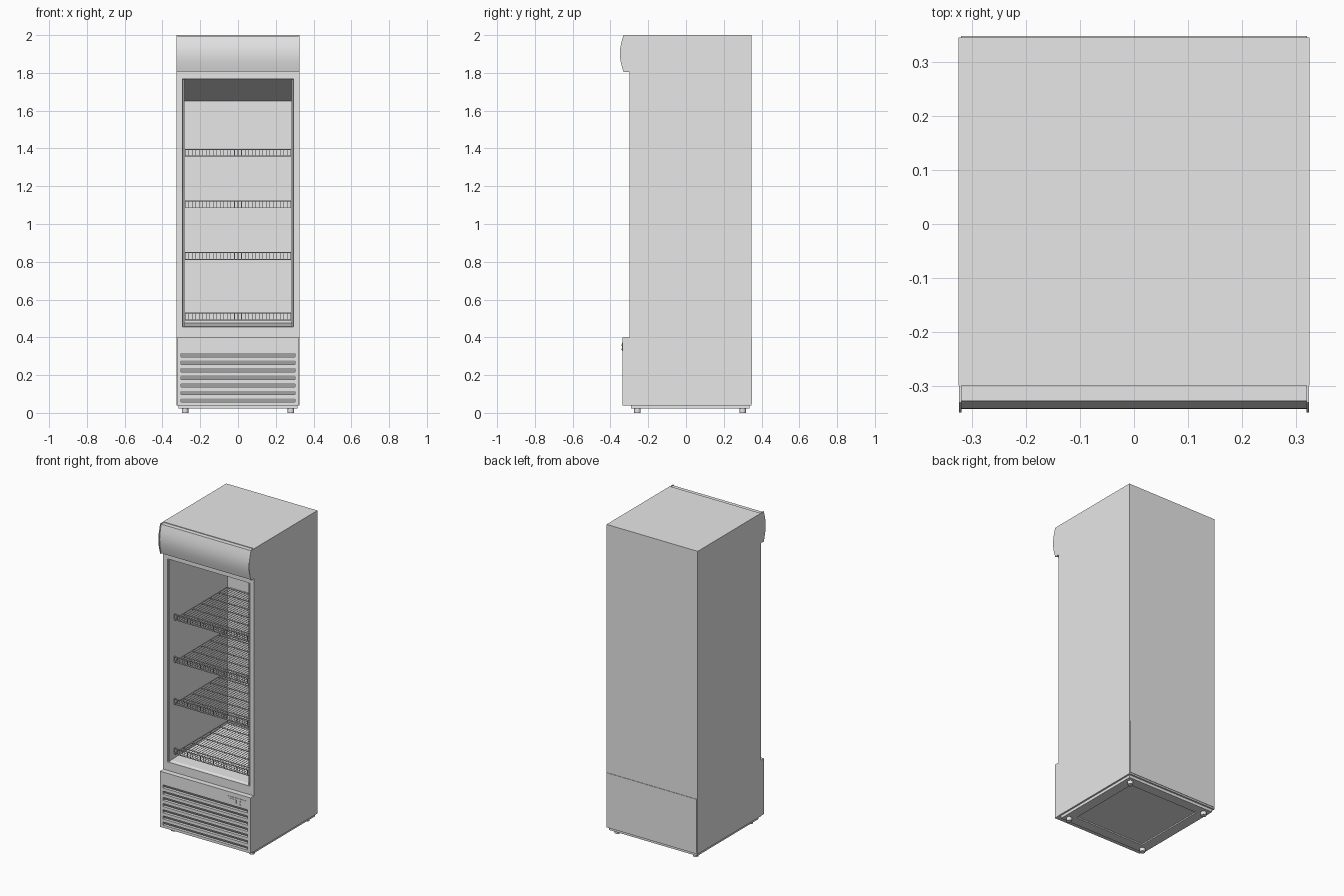
import bpy, bmesh, math
from mathutils import Vector

if "Cube" in bpy.data.objects:
    bpy.data.objects.remove(bpy.data.objects["Cube"])

grey = bpy.data.materials.new("light grey metal")
grey.use_nodes = True
grey.diffuse_color = (0.8, 0.8, 0.8, 1)
grey.node_tree.nodes["Principled BSDF"].inputs["Base Color"].default_value = (0.8, 0.8, 0.8, 1)


def finish(bm, name, smooth=False):
    bmesh.ops.recalc_face_normals(bm, faces=bm.faces)
    me = bpy.data.meshes.new(name)
    bm.to_mesh(me)
    bm.free()
    me.materials.append(grey)
    ob = bpy.data.objects.new(name, me)
    bpy.context.collection.objects.link(ob)
    if smooth:
        bpy.ops.object.select_all(action='DESELECT')
        ob.select_set(True)
        bpy.context.view_layer.objects.active = ob
        bpy.ops.object.shade_smooth_by_angle(angle=math.radians(30))
    return ob


def add_box(bm, x, y, z):
    vs = bmesh.ops.create_cube(bm, size=1)["verts"]
    for v in vs:
        v.co = [a + (b - a) * (c + 0.5) for (a, b), c in zip((x, y, z), v.co)]


def box(name, x, y, z):
    bm = bmesh.new()
    add_box(bm, x, y, z)
    return finish(bm, name)


def add_rod(bm, a, b, r, sides=6):
    a, b = Vector(a), Vector(b)
    d = b - a
    vs = bmesh.ops.create_cone(bm, cap_ends=True, segments=sides, radius1=r,
                               radius2=r, depth=d.length)["verts"]
    rot = Vector((0, 0, 1)).rotation_difference(d)
    for v in vs:
        v.co = rot @ v.co + (a + b) / 2


def extrude_x(name, profile, x0, x1, smooth=False):
    """Extrude a (y, z) outline along x."""
    bm = bmesh.new()
    face = bm.faces.new([bm.verts.new((x0, y, z)) for y, z in profile])
    new = bmesh.ops.extrude_face_region(bm, geom=[face])["geom"]
    bmesh.ops.translate(bm, vec=(x1 - x0, 0, 0),
                        verts=[g for g in new if isinstance(g, bmesh.types.BMVert)])
    return finish(bm, name, smooth)


# Cabinet: nested rectangles (half width, low z, high z, y) from back to inner wall
def cabinet(loops):
    bm = bmesh.new()
    rings = [[bm.verts.new(p) for p in
              ((-w, y, lo), (w, y, lo), (w, y, hi), (-w, y, hi))]
             for w, lo, hi, y in loops]
    for a, b in zip(rings, rings[1:]):
        for i in range(4):
            j = (i + 1) % 4
            bm.faces.new((a[i], a[j], b[j], b[i]))
    bm.faces.new(rings[0])
    bm.faces.new(rings[-1])
    return finish(bm, "cabinet")


cabinet([(0.326, 0.04, 2.0, 0.346), (0.326, 0.04, 2.0, -0.30),
         (0.295, 0.455, 1.768, -0.30), (0.292, 0.457, 1.765, -0.285),
         (0.285, 0.46, 1.762, -0.28), (0.285, 0.475, 1.65, 0.30)])

# Raised gasket strips around the door opening
bm = bmesh.new()
for s in (-1, 1):
    add_box(bm, sorted((s * 0.284, s * 0.291)), (-0.297, -0.27), (0.457, 1.765))
finish(bm, "door_gasket")


# Canopy with bowed front and end caps
def bowed(front, bulge, low, high, n=14):
    arc = [(front - bulge * math.sin(math.pi * i / n), high + (low - high) * i / n)
           for i in range(n + 1)]
    return [(-0.299, high)] + arc + [(-0.299, low)]


extrude_x("canopy_front", bowed(-0.328, 0.015, 1.808, 1.996), -0.32, 0.32, True)
for s, side in ((1, "left"), (-1, "right")):
    extrude_x(f"canopy_cap_{side}", bowed(-0.331, 0.019, 1.805, 2.0),
              s * 0.32, s * 0.325, True)

# Lower front panel with louvres
FRONT, BACK = -0.335, -0.299
profile = [(BACK, 0.40), (FRONT, 0.40)]
for i in range(7):
    z = 0.317 - i * 0.04
    profile += [(FRONT, z), (FRONT + 0.006, z), (FRONT + 0.018, z - 0.02), (FRONT, z - 0.02)]
profile += [(FRONT, 0.04), (BACK, 0.04)]
extrude_x("louvre_panel", profile, -0.303, 0.303)
for s, side in ((1, "left"), (-1, "right")):
    box(f"panel_stile_{side}", sorted((s * 0.303, s * 0.324)), (FRONT, BACK), (0.04, 0.40))

# Control plate with display and buttons
box("control_plate", (0.16, 0.297), (FRONT - 0.003, FRONT), (0.327, 0.373))
box("control_display", (0.175, 0.225), (FRONT - 0.005, FRONT), (0.338, 0.362))
bm = bmesh.new()
for z in (0.337, 0.358):
    add_rod(bm, (0.25, FRONT, z), (0.25, FRONT - 0.006, z), 0.005, 12)
finish(bm, "control_buttons")

# Rear service panel
box("rear_panel", (-0.321, 0.321), (0.345, 0.349), (0.05, 0.395))

# Wire shelves: one mesh shared by four objects
bm = bmesh.new()
Y0, Y1, W, LIP = -0.25, 0.295, 0.28, 0.033
for i in range(31):
    x = -W + 2 * W * i / 30
    add_rod(bm, (x, Y0, 0), (x, Y1, 0), 0.0018)
    add_rod(bm, (x, Y0, 0), (x, Y0, LIP), 0.0018)
for i in range(7):
    y = Y0 + (Y1 - Y0) * i / 6
    add_rod(bm, (-W, y, -0.002), (W, y, -0.002), 0.003)
add_rod(bm, (-W, Y0, LIP), (W, Y0, LIP), 0.003)
shelf = finish(bm, "shelf_1")
heights = (0.495, 0.815, 1.088, 1.362)
shelf.location.z = heights[0]
for n, z in enumerate(heights[1:], 2):
    copy = bpy.data.objects.new(f"shelf_{n}", shelf.data)
    copy.location.z = z
    bpy.context.collection.objects.link(copy)

# Underside: base plate, raised rim and feet
box("base_plate", (-0.315, 0.315), (-0.29, 0.335), (0.03, 0.041))
bm = bmesh.new()
for s in (-1, 1):
    add_box(bm, sorted((s * 0.25, s * 0.315)), (-0.29, 0.335), (0.022, 0.031))
for y in ((-0.29, -0.225), (0.27, 0.335)):
    add_box(bm, (-0.25, 0.25), y, (0.022, 0.031))
finish(bm, "base_rim")
for sx, side in ((1, "left"), (-1, "right")):
    for y, end in ((-0.257, "front"), (0.30, "back")):
        bm = bmesh.new()
        add_rod(bm, (sx * 0.28, y, 0), (sx * 0.28, y, 0.025), 0.017, 16)
        finish(bm, f"foot_{end}_{side}", True)
